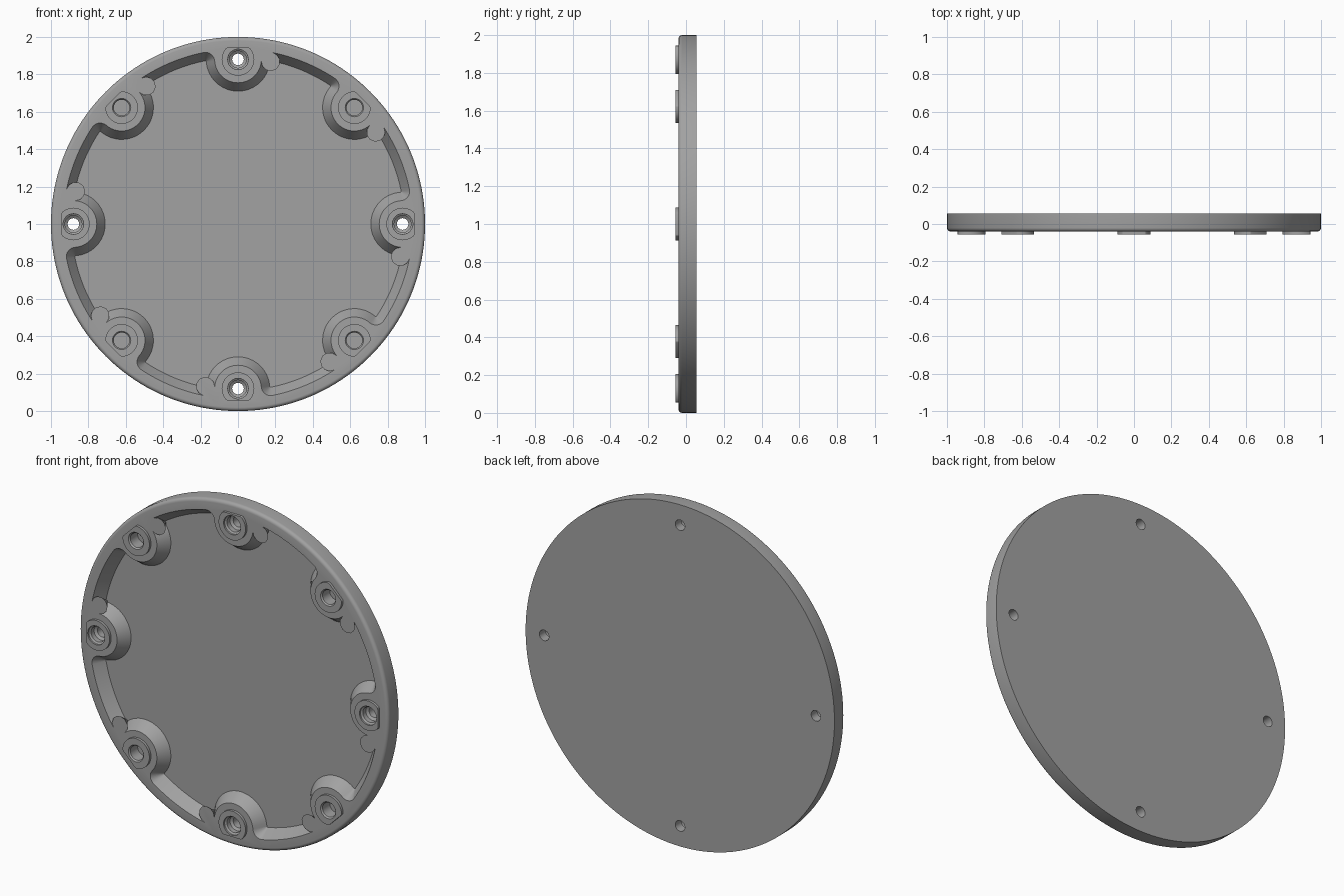
import bpy, bmesh, math
from mathutils import Vector

if "Cube" in bpy.data.objects:
    bpy.data.objects.remove(bpy.data.objects["Cube"])

FRONT, BACK, FLOOR, PAD = -0.04, 0.055, 0.025, -0.055
BOLT_R = 0.88                       # bolt circle radius
RIM_R, BOSS_R, FILLET = 0.935, 0.125, 0.05

grey = bpy.data.materials.new("light_grey")
grey.diffuse_color = (0.36, 0.36, 0.36, 1)
grey.use_nodes = True
grey.node_tree.nodes["Principled BSDF"].inputs["Base Color"].default_value = grey.diffuse_color


def loft(name, rings):
    """Closed solid from (outline, y) rings; outline points are (x, z - 1)."""
    bm = bmesh.new()
    loops = [[bm.verts.new((p[0], y, p[1] + 1)) for p in pts] for pts, y in rings]
    n = len(loops[0])
    for a, b in zip(loops, loops[1:]):
        for i in range(n):
            j = (i + 1) % n
            bm.faces.new((a[i], a[j], b[j], b[i]))
    bm.faces.new(loops[0])
    bm.faces.new(loops[-1])
    bmesh.ops.recalc_face_normals(bm, faces=bm.faces)
    me = bpy.data.meshes.new(name)
    bm.to_mesh(me)
    bm.free()
    me.materials.append(grey)
    ob = bpy.data.objects.new(name, me)
    bpy.context.collection.objects.link(ob)
    return ob


def circle(r, c=(0, 0), n=32):
    return [(c[0] + r * math.cos(2 * math.pi * i / n),
             c[1] + r * math.sin(2 * math.pi * i / n)) for i in range(n)]


def combine(target, tool, operation):
    m = target.modifiers.new(operation, 'BOOLEAN')
    m.object, m.operation, m.solver = tool, operation, 'EXACT'
    bpy.context.view_layer.objects.active = target
    bpy.ops.object.modifier_apply(modifier=m.name)
    bpy.data.objects.remove(tool)


def arc(c, r, a0, a1, n):
    return [(c[0] + r * math.cos(a0 + (a1 - a0) * i / n),
             c[1] + r * math.sin(a0 + (a1 - a0) * i / n)) for i in range(n + 1)]


def pocket_outline(d):
    """Pocket edge moved inward by d: rim arcs, corner fillets and boss arcs."""
    rc, rb = RIM_R - FILLET, BOSS_R + FILLET
    # fillet centre, for a boss on the +x axis
    x = (rc ** 2 - rb ** 2 + BOLT_R ** 2) / (2 * BOLT_R)
    z = math.sqrt(rc ** 2 - x ** 2)
    t = math.atan2(z, x)
    b = math.atan2(z, x - BOLT_R)
    f = FILLET - d
    one = arc((BOLT_R, 0), BOSS_R + d, 2 * math.pi - b, b, 24)
    one += arc((x, z), f, b + math.pi, t + 2 * math.pi, 8)[1:]
    one += arc((0, 0), RIM_R - d, t, math.pi / 4 - t, 14)[1:]
    c2 = Vector((x, -z))
    q = math.pi / 4
    c2 = (c2.x * math.cos(q) - c2.y * math.sin(q), c2.x * math.sin(q) + c2.y * math.cos(q))
    one += arc(c2, f, q - t, q - b - math.pi + 0, 8)[1:-1]
    pts = []
    for k in range(8):
        ca, sa = math.cos(k * q), math.sin(k * q)
        pts += [(u * ca - v * sa, u * sa + v * ca) for u, v in one]
    return pts


# Round plate with a softened front edge
edge = 0.02
rings = [(circle(1 - edge + edge * math.sin(a), n=160), FRONT + edge - edge * math.cos(a))
         for a in (i * math.pi / 10 for i in range(6))]
plate = loft("cover_plate", rings + [(circle(1, n=160), BACK)])

# Recessed pocket with sloping walls around the bosses
top = pocket_outline(0)
combine(plate, loft("pocket_cutter", [(top, -0.08), (top, FRONT), (pocket_outline(0.045), FLOOR)]),
        'DIFFERENCE')

for k in range(8):
    a = k * math.pi / 4
    ca, sa = math.cos(a), math.sin(a)
    centre = (BOLT_R * ca, BOLT_R * sa)
    # Raised pad, cut flat on its outer side
    flat = [(BOLT_R + min(u, 0.064), v) for u, v in circle(0.087, n=48)]
    flat = [p for i, p in enumerate(flat)
            if p[0] < BOLT_R + 0.0639 or flat[i - 1][0] < BOLT_R + 0.0639
            or flat[(i + 1) % 48][0] < BOLT_R + 0.0639]
    flat = [(u * ca - v * sa, u * sa + v * ca) for u, v in flat]
    combine(plate, loft("pad", [(flat, PAD), (flat, FRONT + 0.01)]), 'UNION')
    # Stepped through holes on the axes, blind holes between them
    if k % 2 == 0:
        steps = [(0.055, -0.08), (0.055, -0.045), (0.045, -0.038), (0.045, -0.01),
                 (0.031, 0.0), (0.031, 0.08)]
    else:
        steps = [(0.049, -0.08), (0.049, PAD), (0.042, -0.047), (0.042, 0.02)]
    combine(plate, loft("hole_cutter", [(circle(r, centre), y) for r, y in steps]), 'DIFFERENCE')

bpy.ops.object.select_all(action='DESELECT')
plate.select_set(True)
bpy.context.view_layer.objects.active = plate
bpy.ops.object.shade_smooth_by_angle(angle=math.radians(25))
